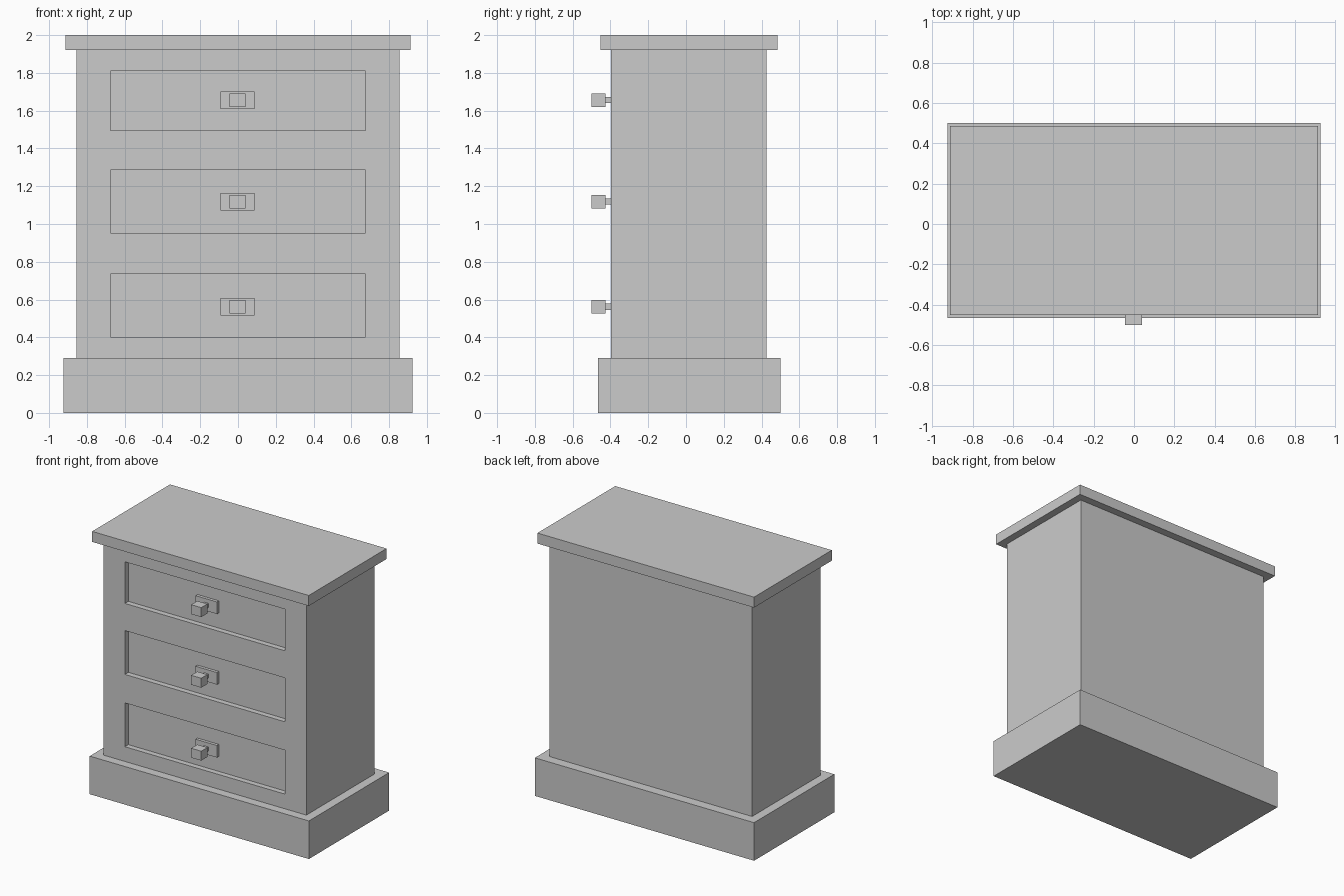
import bpy

if "Cube" in bpy.data.objects:
    bpy.data.objects.remove(bpy.data.objects["Cube"])


def box(name, x0, x1, y0, y1, z0, z1):
    bpy.ops.mesh.primitive_cube_add(
        size=1, location=((x0 + x1) / 2, (y0 + y1) / 2, (z0 + z1) / 2))
    ob = bpy.context.object
    ob.name = ob.data.name = name
    ob.scale = (x1 - x0, y1 - y0, z1 - z0)
    bpy.ops.object.transform_apply(location=False, rotation=False, scale=True)
    return ob


FRONT = -0.398          # front face of the cabinet
PANEL = FRONT + 0.042   # recessed drawer face

# Plinth, carcass and top slab
box("plinth", -0.924, 0.924, -0.466, 0.5, 0, 0.29)
carcass = box("carcass", -0.855, 0.855, FRONT, 0.425, 0.29, 1.92)
box("top_slab", -0.913, 0.913, -0.452, 0.485, 1.92, 2.0)

# Drawers: (recess bottom, recess top, handle height)
drawers = [(0.402, 0.736, 0.562), (0.953, 1.287, 1.118), (1.494, 1.811, 1.656)]

for i, (low, high, z) in enumerate(drawers, 1):
    # Recess cut into the carcass front
    cutter = box("recess_cutter", -0.675, 0.675, FRONT - 0.1, PANEL, low, high)
    cutter.hide_render = True
    mod = carcass.modifiers.new("recess", 'BOOLEAN')
    mod.operation = 'DIFFERENCE'
    mod.solver = 'EXACT'
    mod.object = cutter
    bpy.context.view_layer.objects.active = carcass
    bpy.ops.object.modifier_apply(modifier=mod.name)
    bpy.data.objects.remove(cutter)

    # Handle: back plate, stem and square knob
    box(f"handle_plate_{i}", -0.092, 0.087, PANEL - 0.023, PANEL, z - 0.046, z + 0.046)
    box(f"handle_stem_{i}", -0.02, 0.015, -0.427, PANEL - 0.023, z - 0.016, z + 0.016)
    box(f"handle_knob_{i}", -0.045, 0.04, -0.5, -0.426, z - 0.036, z + 0.036)
